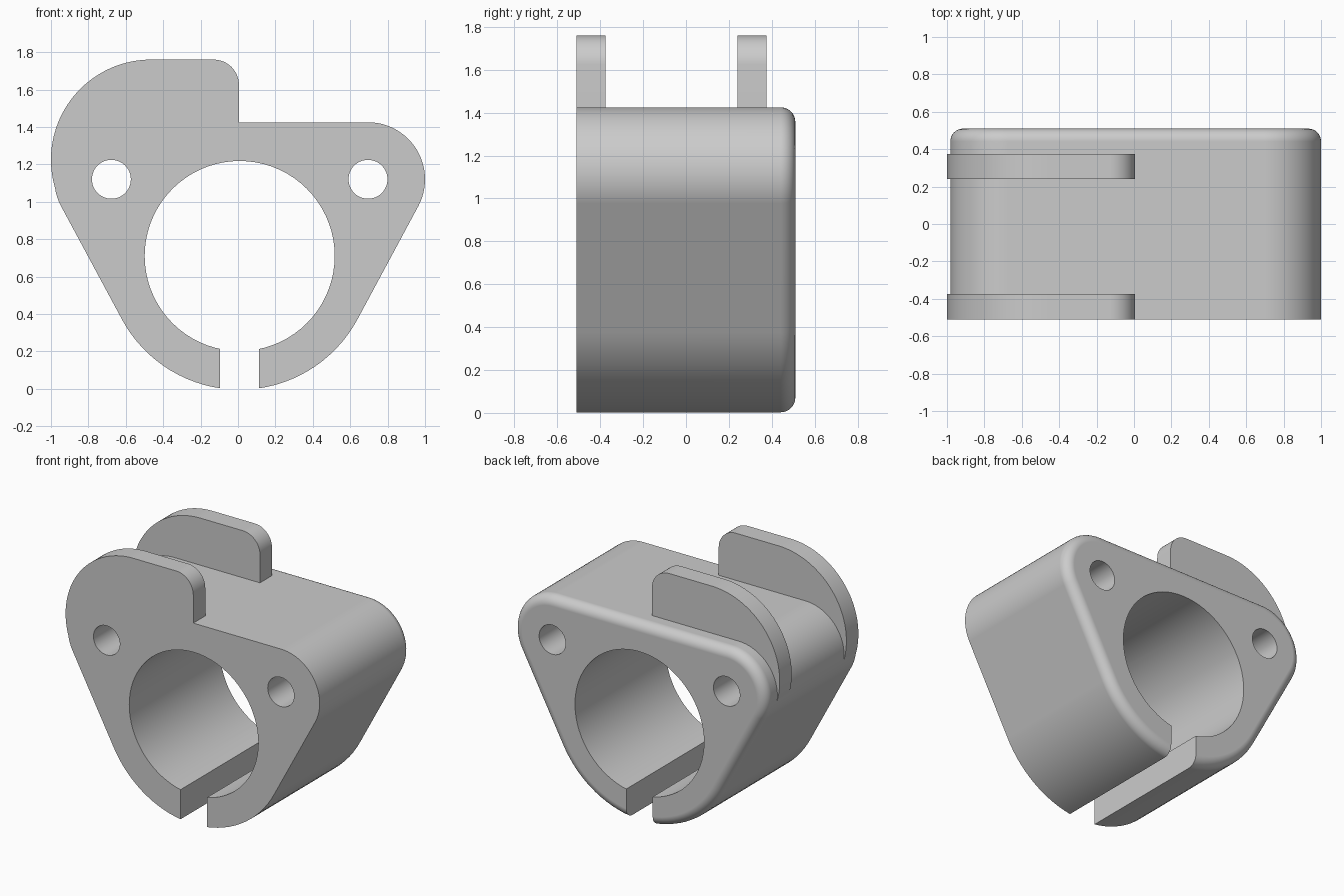
import bpy, bmesh
from math import sin, cos, pi, radians

cube = bpy.data.objects.get("Cube")
if cube:
    bpy.data.objects.remove(cube, do_unlink=True)

CX = 0.009                        # clamp axis
BORE_Z, BORE_R = 0.71, 0.508
BIG_R = 0.715                     # lower outer radius
BOLT_DX, BOLT_Z, LUG_R = 0.686, 1.12, 0.305
FRONT, BACK, FILLET = -0.51, 0.51, 0.068
TANGENT = 28                      # tilt of the flank normals, degrees

grey = bpy.data.materials.new("plain_grey")
grey.use_nodes = True
grey.diffuse_color = (0.6, 0.6, 0.6, 1)
grey.node_tree.nodes["Principled BSDF"].inputs["Base Color"].default_value = (0.6, 0.6, 0.6, 1)


def arc(x, z, r, start, end, steps):
    angles = [radians(start + (end - start) * i / steps) for i in range(steps + 1)]
    return [(x + r * cos(a), z + r * sin(a)) for a in angles]


def loft(name, rings):
    """Skin a list of (y, outline) sections and cap both ends."""
    bm = bmesh.new()
    loops = [[bm.verts.new((x, y, z)) for x, z in outline] for y, outline in rings]
    n = len(loops[0])
    for a, b in zip(loops, loops[1:]):
        for i in range(n):
            j = (i + 1) % n
            bm.faces.new((a[i], a[j], b[j], b[i]))
    bm.faces.new(loops[0])
    bm.faces.new(loops[-1])
    bmesh.ops.recalc_face_normals(bm, faces=bm.faces)
    mesh = bpy.data.meshes.new(name)
    bm.to_mesh(mesh)
    bm.free()
    mesh.materials.append(grey)
    obj = bpy.data.objects.new(name, mesh)
    bpy.context.collection.objects.link(obj)
    return obj


def combine(target, tool, operation):
    bpy.context.view_layer.objects.active = target
    mod = target.modifiers.new(operation.lower(), "BOOLEAN")
    mod.operation, mod.object, mod.solver = operation, tool, "EXACT"
    bpy.ops.object.modifier_apply(modifier=mod.name)
    bpy.data.objects.remove(tool, do_unlink=True)


def body_outline(inset):
    r = LUG_R - inset
    return (arc(CX + BOLT_DX, BOLT_Z, r, -TANGENT, 90, 24)
            + arc(CX - BOLT_DX, BOLT_Z, r, 90, 180 + TANGENT, 24)
            + arc(CX, BORE_Z, BIG_R - inset, 180 + TANGENT, 360 - TANGENT, 32))


# Body with its rear edge rounded
sections = [(FRONT, body_outline(0))]
for k in range(9):
    a = k / 8 * pi / 2
    sections.append((BACK - FILLET + FILLET * sin(a), body_outline(FILLET * (1 - cos(a)))))
body = loft("clamp_body", sections)

# Two upright guide tabs on the right half
tab = (arc(-0.465, 1.225, 0.535, 90, 180 + TANGENT, 40)
       + [(0.005, 1.3)] + arc(-0.13, 1.625, 0.135, 0, 90, 12))
for y0 in (FRONT, 0.24):
    combine(body, loft("guide_tab", [(y0, tab), (y0 + 0.135, tab)]), "UNION")


# Bore, bolt holes and clamping slot
def cut(name, outline):
    combine(body, loft(name, [(-0.8, outline), (0.8, outline)]), "DIFFERENCE")


cut("bore_cutter", arc(CX, BORE_Z, BORE_R, 0, 355, 71))
for side in (-1, 1):
    cut("bolt_cutter", arc(CX + side * BOLT_DX, BOLT_Z, 0.104, 0, 352.5, 47))
slot = 0.104
cut("slot_cutter", [(CX - slot, -0.2), (CX + slot, -0.2), (CX + slot, 0.6), (CX - slot, 0.6)])

# Smooth curved walls, crisp edges, flat caps
bpy.ops.object.select_all(action="DESELECT")
body.select_set(True)
bpy.context.view_layer.objects.active = body
bpy.ops.object.shade_smooth_by_angle(angle=radians(30))
flat = body.modifiers.new("flat_caps", "WEIGHTED_NORMAL")
flat.keep_sharp = True
